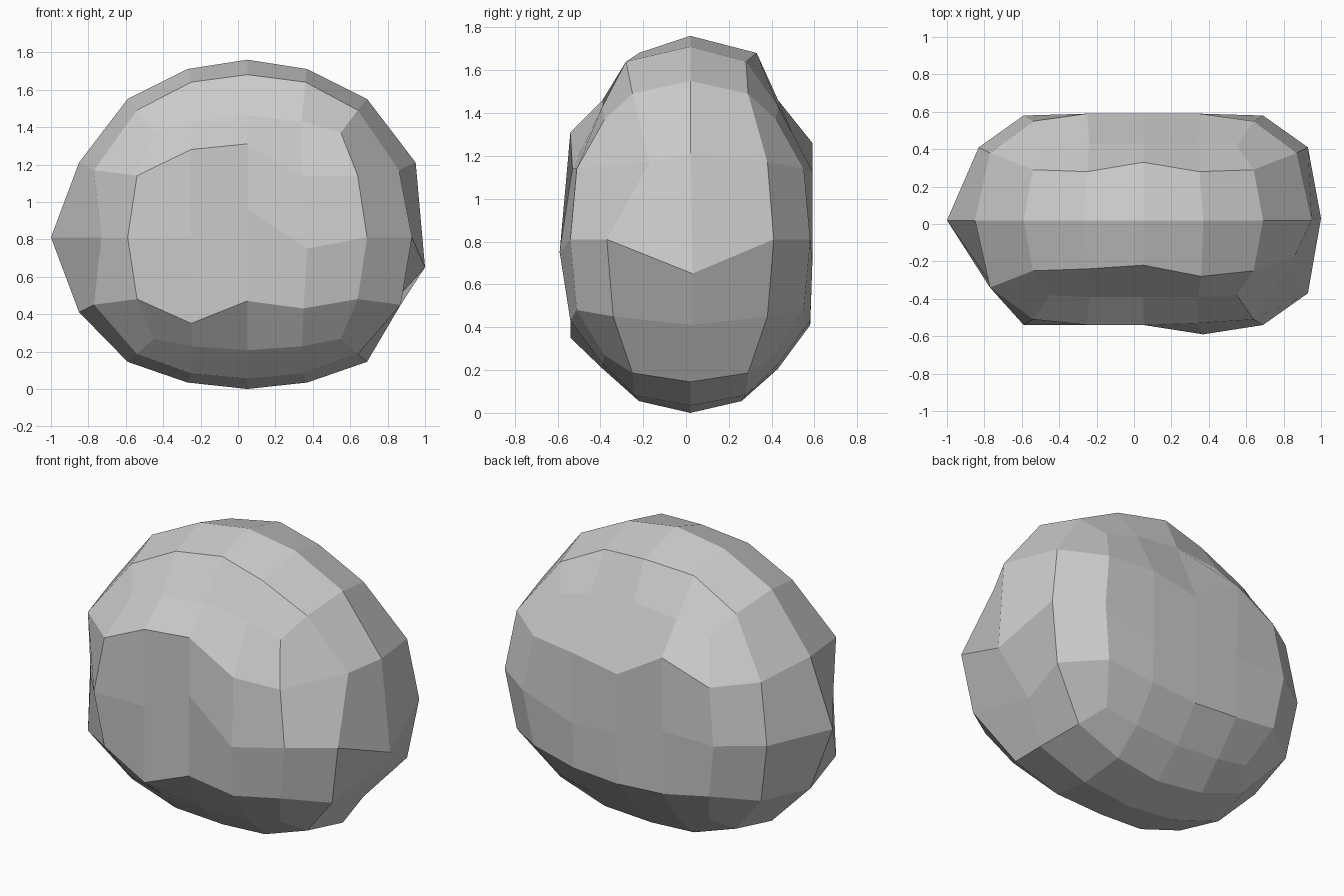
import bpy
import bmesh
from mathutils import Vector

default_cube = bpy.data.objects.get("Cube")
if default_cube:
    bpy.data.objects.remove(default_cube, do_unlink=True)

CENTRE = Vector((0.05, 0.02, 0.81))

# Rounded shape of one octant: grid cell of the cube -> offset from the centre
OCTANT = {
    (2, 0, 0): (1.05, 0, 0), (0, 2, 0): (0, .56, 0), (0, 0, 2): (0, 0, .95),
    (2, 1, 0): (.88, .39, 0), (2, 0, 1): (.9, 0, .4), (2, 1, 1): (.82, .36, .36),
    (1, 2, 0): (.3, .56, 0), (0, 2, 1): (0, .56, .4), (1, 2, 1): (.3, .56, .38),
    (1, 0, 2): (.32, 0, .9), (0, 1, 2): (0, .24, .87), (1, 1, 2): (.3, .26, .83),
    (2, 2, 0): (.64, .56, 0), (2, 0, 2): (.64, 0, .74), (0, 2, 2): (0, .41, .65),
    (2, 2, 1): (.59, .53, .33), (2, 1, 2): (.59, .27, .68), (1, 2, 2): (.29, .41, .62),
    (2, 2, 2): (.5, .4, .56),
}

# Chipped and knocked corners: signed grid cell -> final position
CHIPS = {
    # left side
    (2, 0, 0): (1, .03, .65), (2, 0, -1): (.78, .03, .41), (2, -1, 1): (.86, -.17, 1.17),
    # front
    (-1, -2, -1): (-.25, -.54, .35), (0, -2, -1): (.05, -.54, .47),
    (0, -2, 0): (.05, -.54, .96), (1, -2, 0): (.37, -.59, .75),
    (-1, -2, 1): (-.25, -.54, 1.28), (0, -2, 1): (.05, -.54, 1.31),
    (1, -2, 1): (.34, -.53, 1.14),
    # top
    (0, 1, 2): (.05, .33, 1.68), (1, -1, 2): (.36, -.28, 1.64),
    # back
    (-1, 2, 1): (-.25, .59, 1.26), (0, 2, 1): (.05, .59, 1.08), (1, 2, 1): (.35, .59, 1.13),
    (0, 2, 0): (.05, .59, .72), (1, 2, 0): (.35, .59, .7),
    # right side
    (-2, -1, 0): (-.73, -.37, .81),
}


def flatten_base(height):
    """Squash the lower end of the stone so it sits flatter than the top."""
    return max(height, -0.5 + (height + 0.5) * 0.69)


def stone_point(cell):
    """Place one grid cell by mirroring the octant, unless it is chipped."""
    if cell in CHIPS:
        return Vector(CHIPS[cell])
    offset = OCTANT[tuple(abs(c) for c in cell)]
    x, y, z = (o if c >= 0 else -o for o, c in zip(offset, cell))
    return CENTRE + Vector((x, y, flatten_base(z)))


def make_material(name, colour):
    mat = bpy.data.materials.new(name)
    mat.use_nodes = True
    mat.diffuse_color = colour
    shader = next(n for n in mat.node_tree.nodes if n.type == "BSDF_PRINCIPLED")
    shader.inputs["Base Color"].default_value = colour
    shader.inputs["Roughness"].default_value = 0.9
    return mat


# Boulder: a gridded cube pulled into a faceted stone
bm = bmesh.new()
bmesh.ops.create_cube(bm, size=4)
bmesh.ops.subdivide_edges(bm, edges=bm.edges[:], cuts=3, use_grid_fill=True)
for vert in bm.verts:
    vert.co = stone_point(tuple(round(c) for c in vert.co))

# Rest the lowest point on the ground
lowest = min(vert.co.z for vert in bm.verts)
bmesh.ops.translate(bm, verts=bm.verts[:], vec=(0, 0, -lowest))
bmesh.ops.recalc_face_normals(bm, faces=bm.faces[:])

mesh = bpy.data.meshes.new("boulder")
bm.to_mesh(mesh)
bm.free()
boulder = bpy.data.objects.new("boulder", mesh)
bpy.context.collection.objects.link(boulder)
mesh.materials.append(make_material("stone_grey", (0.6, 0.6, 0.6, 1)))
